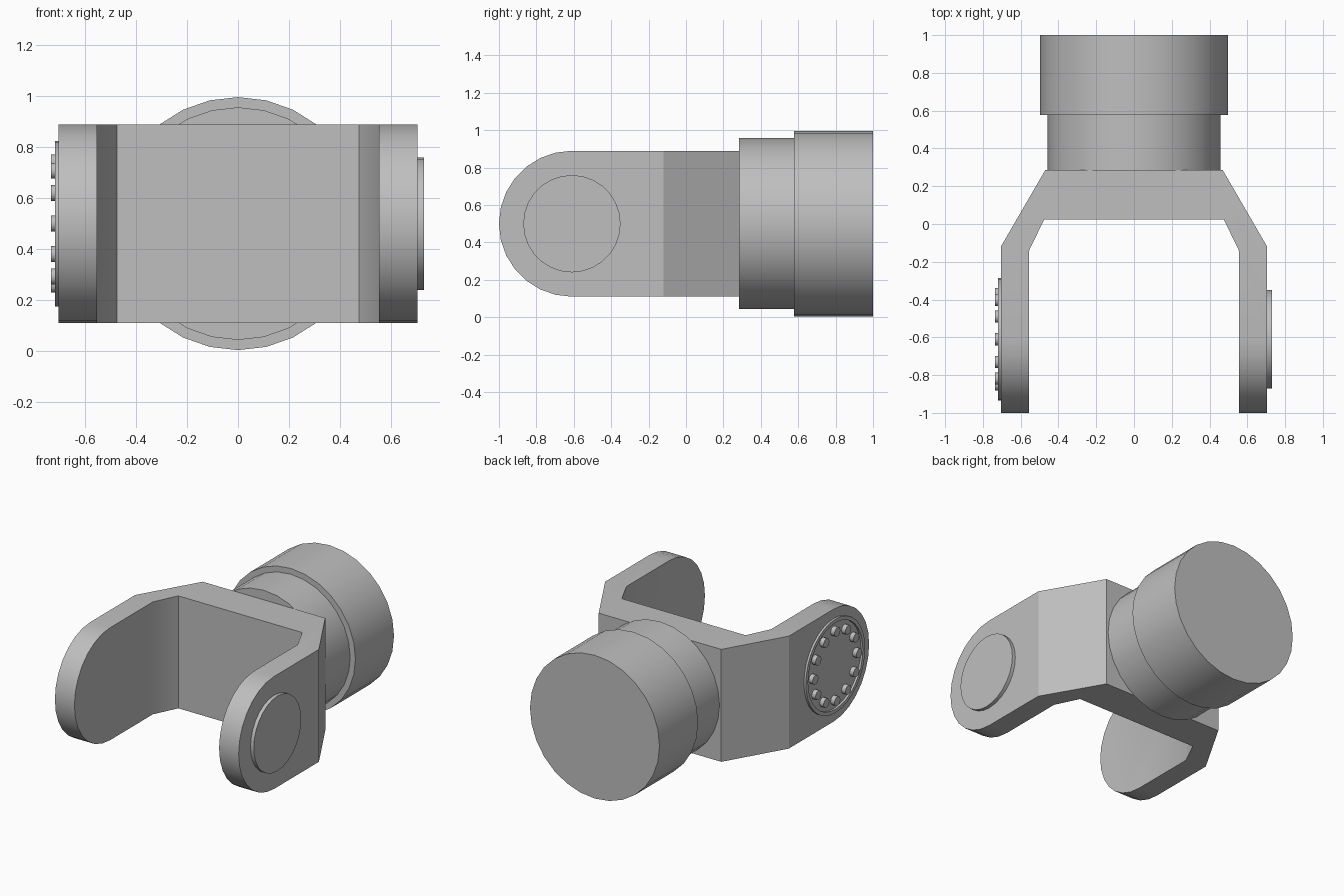
import bpy, bmesh, math
from mathutils import Matrix, Vector

cube = bpy.data.objects.get("Cube")
if cube:
    bpy.data.objects.remove(cube)

MID = 0.5          # height of every axis
PIVOT_Y = -0.61    # pivot axis of the fork arms
ARM_X = 0.705      # outer face of the arms
ARM_R = 0.39

grey = bpy.data.materials.new("plain_grey")
grey.use_nodes = True
colour = (0.52, 0.52, 0.52, 1)
grey.diffuse_color = colour
grey.node_tree.nodes["Principled BSDF"].inputs["Base Color"].default_value = colour


def make(name, bm):
    bmesh.ops.recalc_face_normals(bm, faces=bm.faces)
    mesh = bpy.data.meshes.new(name)
    bm.to_mesh(mesh)
    bm.free()
    mesh.materials.append(grey)
    obj = bpy.data.objects.new(name, mesh)
    bpy.context.collection.objects.link(obj)
    return obj


def select(obj):
    bpy.ops.object.select_all(action='DESELECT')
    obj.select_set(True)
    bpy.context.view_layer.objects.active = obj


def smooth(obj):
    select(obj)
    bpy.ops.object.shade_smooth_by_angle(angle=math.radians(30))


def prism(name, points, offset):
    bm = bmesh.new()
    face = bm.faces.new([bm.verts.new(p) for p in points])
    ext = bmesh.ops.extrude_face_region(bm, geom=[face])
    verts = [v for v in ext["geom"] if isinstance(v, bmesh.types.BMVert)]
    bmesh.ops.translate(bm, verts=verts, vec=offset)
    return make(name, bm)


def ring_points(start, radius, axis, sides):
    out = []
    for i in range(sides):
        a = 2 * math.pi * i / sides
        c, s = radius * math.cos(a), radius * math.sin(a)
        out.append(Vector(start) + Vector((0, c, s) if axis == 'X' else (c, 0, s)))
    return out


def cylinder(name, start, radius, axis, length, sides=28):
    offset = (length, 0, 0) if axis == 'X' else (0, length, 0)
    obj = prism(name, ring_points(start, radius, axis, sides), offset)
    smooth(obj)
    return obj


# Fork: U-shaped plan, trimmed by a round-ended side outline
half = [(0.475, 0.025), (0.555, -0.14), (0.555, -1.2),
        (ARM_X, -1.2), (ARM_X, -0.12), (0.47, 0.285)]
plan = half + [(-x, y) for x, y in reversed(half)]
fork = prism("fork", [(x, y, -0.2) for x, y in plan], (0, 0, 1.4))

arc = [math.pi / 2 + math.pi * i / 14 for i in range(15)]
side = [(PIVOT_Y + ARM_R * math.cos(a), MID + ARM_R * math.sin(a)) for a in arc]
side += [(0.5, MID - ARM_R), (0.5, MID + ARM_R)]
trimmer = prism("fork_trimmer", [(-1, y, z) for y, z in side], (2, 0, 0))
trimmer.hide_render = True
trim = fork.modifiers.new("round_ends", 'BOOLEAN')
trim.operation = 'INTERSECT'
trim.solver = 'EXACT'
trim.object = trimmer
select(fork)
bpy.ops.object.modifier_apply(modifier=trim.name)
bpy.data.objects.remove(trimmer)
smooth(fork)

# Neck and housing behind the fork
cylinder("neck", (0, 0.284, MID), 0.457, 'Y', 0.30)
cylinder("housing", (0, 0.577, MID), 0.497, 'Y', 0.423)

# Plain pivot cap on the left arm
cylinder("pivot_cap", (ARM_X - 0.01, PIVOT_Y, MID), 0.26, 'X', 0.035)

# Raised rim on the right arm
bm = bmesh.new()
loops = []
for radius, x in ((0.325, 0.70), (0.325, 0.72), (0.30, 0.72), (0.30, 0.70)):
    pts = ring_points((-x, PIVOT_Y, MID), radius, 'X', 32)
    loops.append([bm.verts.new(p) for p in pts])
for k in range(4):
    a, b = loops[k], loops[(k + 1) % 4]
    for i in range(32):
        j = (i + 1) % 32
        bm.faces.new((a[i], a[j], b[j], b[i]))
smooth(make("bolt_rim", bm))

# Circle of bolts inside the rim
for i in range(12):
    a = math.tau * i / 12
    centre = (-0.70, PIVOT_Y + 0.24 * math.cos(a), MID + 0.24 * math.sin(a))
    cylinder(f"bolt_{i + 1}", centre, 0.032, 'X', -0.035, 14)
